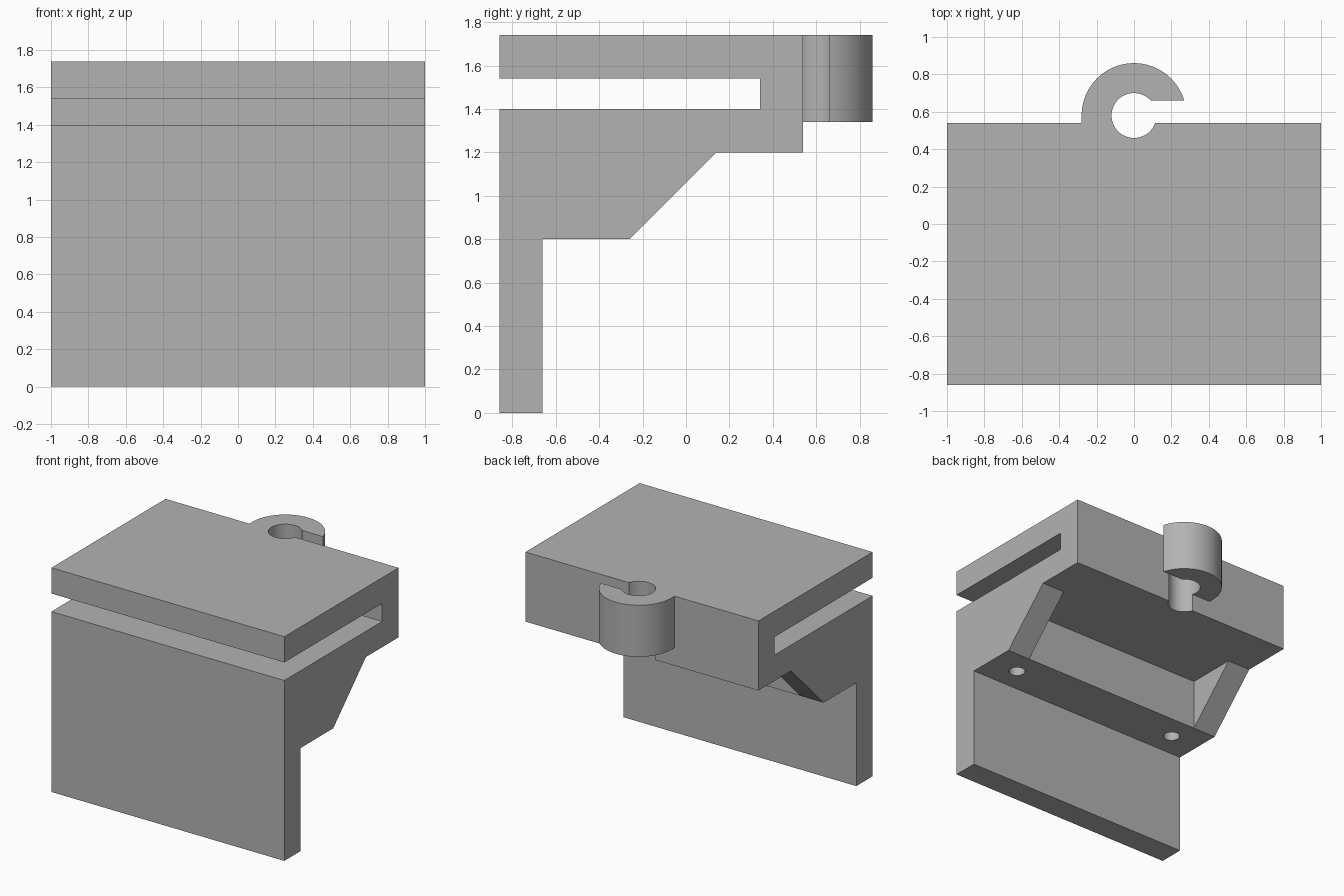
import bpy
import bmesh
import math
from mathutils import Vector

cube = bpy.data.objects.get("Cube")
if cube:
    bpy.data.objects.remove(cube, do_unlink=True)

# Single grey material
grey = bpy.data.materials.new("grey_plastic")
grey.use_nodes = True
colour = (0.45, 0.45, 0.45, 1)
grey.diffuse_color = colour
grey.node_tree.nodes["Principled BSDF"].inputs["Base Color"].default_value = colour


def prism(name, points, direction):
    """Extrude a closed 3D outline along a direction."""
    bm = bmesh.new()
    face = bm.faces.new([bm.verts.new(p) for p in points])
    out = bmesh.ops.extrude_face_region(bm, geom=[face], use_keep_orig=True)
    moved = [g for g in out["geom"] if isinstance(g, bmesh.types.BMVert)]
    bmesh.ops.translate(bm, verts=moved, vec=Vector(direction))
    bmesh.ops.recalc_face_normals(bm, faces=bm.faces)
    mesh = bpy.data.meshes.new(name)
    bm.to_mesh(mesh)
    bm.free()
    mesh.materials.append(grey)
    obj = bpy.data.objects.new(name, mesh)
    bpy.context.collection.objects.link(obj)
    return obj


def side_prism(name, profile, half_width):
    return prism(name, [(-half_width, y, z) for y, z in profile], (2 * half_width, 0, 0))


def arc(x, y, r, start, end, steps):
    angles = [start + (end - start) * i / steps for i in range(steps + 1)]
    return [(x + r * math.cos(a), y + r * math.sin(a)) for a in angles]


def upright(name, outline, bottom, top):
    return prism(name, [(x, y, bottom) for x, y in outline], (0, 0, top - bottom))


def drill(name, x, y, r, bottom, top):
    return upright(name, arc(x, y, r, 0, math.tau, 64)[:-1], bottom, top)


def combine(target, other, operation):
    other.hide_render = True
    mod = target.modifiers.new(other.name, "BOOLEAN")
    mod.operation = operation
    mod.solver = "EXACT"
    mod.object = other
    bpy.context.view_layer.objects.active = target
    bpy.ops.object.modifier_apply(modifier=mod.name)
    bpy.data.objects.remove(other, do_unlink=True)


# Slotted bracket: front plate, clamp slot and sloped sides
bracket = side_prism("clamp_bracket", [
    (-0.86, 0), (-0.66, 0), (-0.66, 0.8), (-0.26, 0.8), (0.14, 1.2), (0.54, 1.2),
    (0.54, 1.74), (-0.86, 1.74), (-0.86, 1.54), (0.34, 1.54), (0.34, 1.4), (-0.86, 1.4)], 1)

# Recess that leaves a gusset at each end
recess = side_prism("recess_cutter", [(-0.26, 0.7), (0.3, 0.7), (0.3, 1.2), (-0.26, 1.2)], 0.8)
combine(bracket, recess, "DIFFERENCE")

# Screw holes through the ledge into the slot
for side in (-1, 1):
    combine(bracket, drill("screw_hole", side * 0.75, -0.46, 0.06, 0.7, 1.47), "DIFFERENCE")

# Open hook on the back, with its round channel
hook_y, hook_r = 0.58, 0.28
outline = arc(0, hook_y, hook_r, math.asin(0.08 / hook_r), math.pi, 48)
outline += [(-hook_r, 0.5), (0, 0.5), (0, 0.66)]
combine(bracket, upright("hook", outline, 1.34, 1.74), "UNION")
combine(bracket, drill("hook_channel", 0, hook_y, 0.12, 1.1, 1.84), "DIFFERENCE")

# Smooth the round walls, keep edges sharp
bpy.ops.object.select_all(action="DESELECT")
bracket.select_set(True)
bpy.context.view_layer.objects.active = bracket
bpy.ops.object.shade_smooth_by_angle(angle=math.radians(30))
